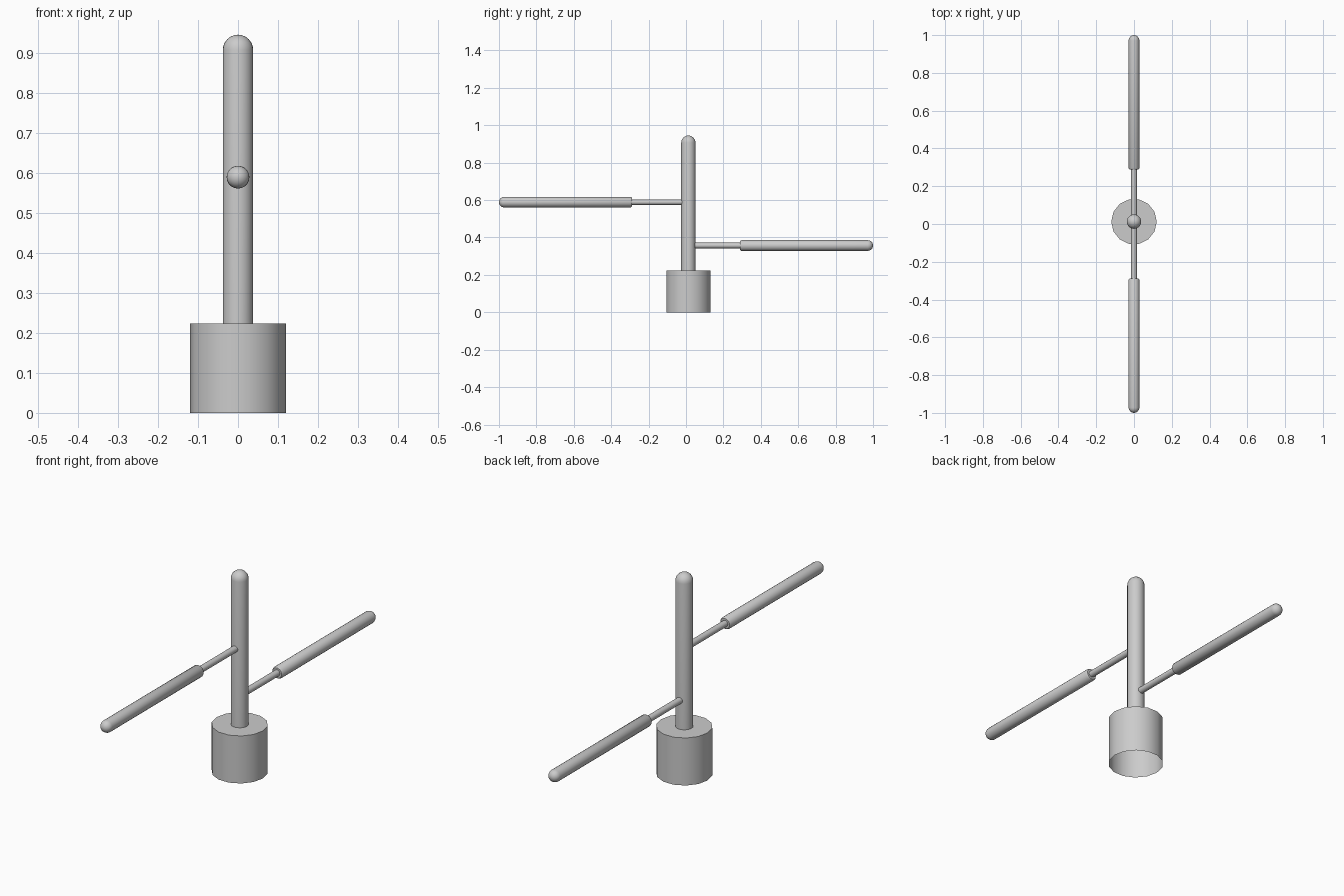
import bpy, bmesh, math
from mathutils import Matrix

if "Cube" in bpy.data.objects:
    bpy.data.objects.remove(bpy.data.objects["Cube"])

AXIS_Y = 0.0125


def lathe(name, profile, sides, matrix, turn=0.0):
    """Revolve (radius, height) points around z, then place the result."""
    bm = bmesh.new()
    rings = []
    for r, h in profile:
        if r < 1e-6:
            rings.append([bm.verts.new((0, 0, h))])
        else:
            rings.append([bm.verts.new((r * math.cos(turn + 2 * math.pi * i / sides),
                                        r * math.sin(turn + 2 * math.pi * i / sides), h))
                          for i in range(sides)])
    for a, b in zip(rings, rings[1:]):
        for i in range(sides):
            j = (i + 1) % sides
            if len(b) == 1:
                bm.faces.new((a[i], a[j], b[0]))
            elif len(a) == 1:
                bm.faces.new((a[0], b[j], b[i]))
            else:
                bm.faces.new((a[i], a[j], b[j], b[i]))
    bmesh.ops.recalc_face_normals(bm, faces=bm.faces)
    bm.transform(matrix)
    mesh = bpy.data.meshes.new(name)
    bm.to_mesh(mesh)
    bm.free()
    obj = bpy.data.objects.new(name, mesh)
    bpy.context.collection.objects.link(obj)
    bpy.ops.object.select_all(action='DESELECT')
    obj.select_set(True)
    bpy.context.view_layer.objects.active = obj
    bpy.ops.object.shade_smooth_by_angle(angle=math.radians(35))
    return obj


def dome(r, tip, steps=6):
    """Rounded end of radius r whose apex is at height tip."""
    return [(r * math.cos(k * math.pi / 2 / steps),
             tip - r + r * math.sin(k * math.pi / 2 / steps)) for k in range(steps + 1)]


# fourteen-sided base, open underneath
upright = Matrix.Translation((0, AXIS_Y, 0))
lathe("base", [(0.1205, 0), (0.1205, 0.223), (0, 0.223)], 14, upright)

# round-topped post
lathe("post", [(0.038, 0.222)] + dome(0.038, 0.945), 24, upright)

# two opposed arms: thin rod, then thick round-ended grip
for label, side, z in (("front", -1, 0.589), ("back", 1, 0.357)):
    along = Matrix.Translation((0, 0, z)) @ Matrix.Rotation(-side * math.pi / 2, 4, 'X')
    inner = 0.03 if side > 0 else 0.01
    lathe(label + "_rod", [(0, inner), (0.015, inner), (0.015, 0.30)], 20, along)
    lathe(label + "_grip", [(0, 0.289), (0.024, 0.289), (0.0285, 0.296)]
          + dome(0.0285, 1.0), 20, along)
